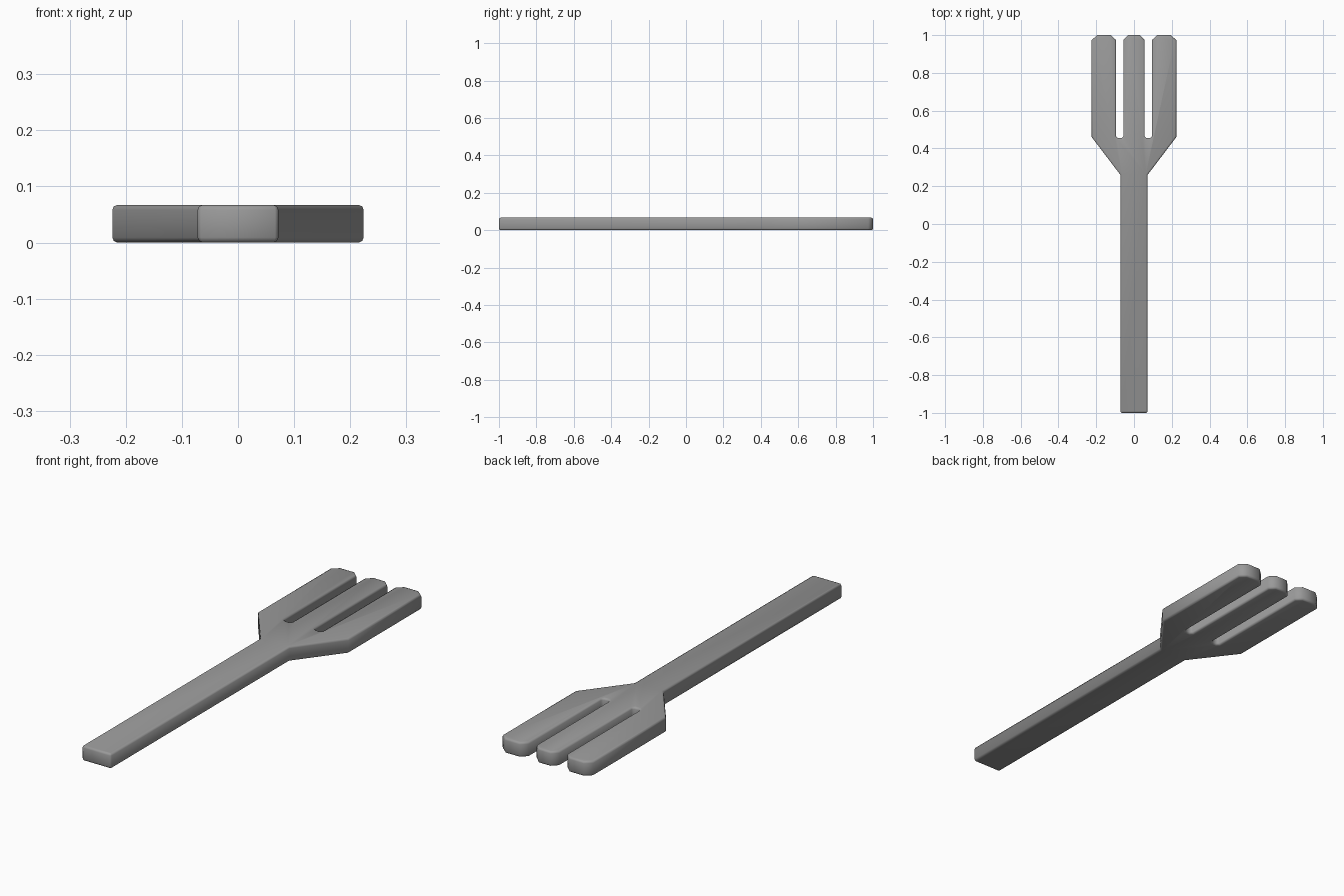
import bpy, bmesh

if "Cube" in bpy.data.objects:
    bpy.data.objects.remove(bpy.data.objects["Cube"])

THICK = 0.067

# flat grey material
grey = bpy.data.materials.new("grey metal")
grey.diffuse_color = (0.32, 0.32, 0.32, 1)
grey.use_nodes = True
grey.node_tree.nodes["Principled BSDF"].inputs["Base Color"].default_value = grey.diffuse_color

# right half of the outline, from handle end up to the middle tine
half = [
    (0.066, -1.0), (0.072, -0.994),                    # handle end
    (0.072, 0.26), (0.224, 0.46),                      # neck and shoulder
    (0.224, 0.974), (0.194, 1.0),                      # outer tine tip
    (0.123, 1.0), (0.095, 0.974),
    (0.095, 0.464), (0.086, 0.455),                    # slot
    (0.065, 0.455), (0.056, 0.464),
    (0.056, 0.974), (0.03, 1.0),                       # middle tine tip
]
outline = half + [(-x, y) for x, y in reversed(half)]

# extrude the outline into a slab
bm = bmesh.new()
face = bm.faces.new([bm.verts.new((x, y, 0)) for x, y in outline])
top = bmesh.ops.extrude_face_region(bm, geom=[face])
verts = [v for v in top["geom"] if isinstance(v, bmesh.types.BMVert)]
bmesh.ops.translate(bm, verts=verts, vec=(0, 0, THICK))
bmesh.ops.recalc_face_normals(bm, faces=bm.faces)

# soften the top and bottom rims
rims = [e for e in bm.edges if abs(e.verts[0].co.z - e.verts[1].co.z) < 1e-5]
bmesh.ops.bevel(bm, geom=rims, offset=0.009, segments=2, profile=0.5,
                affect='EDGES', clamp_overlap=True)

mesh = bpy.data.meshes.new("fork")
bm.to_mesh(mesh)
bm.free()
mesh.materials.append(grey)
fork = bpy.data.objects.new("fork", mesh)
bpy.context.collection.objects.link(fork)

# smooth shading with the sharp corners kept
bpy.context.view_layer.objects.active = fork
fork.select_set(True)
bpy.ops.object.shade_smooth_by_angle(angle=0.87)
